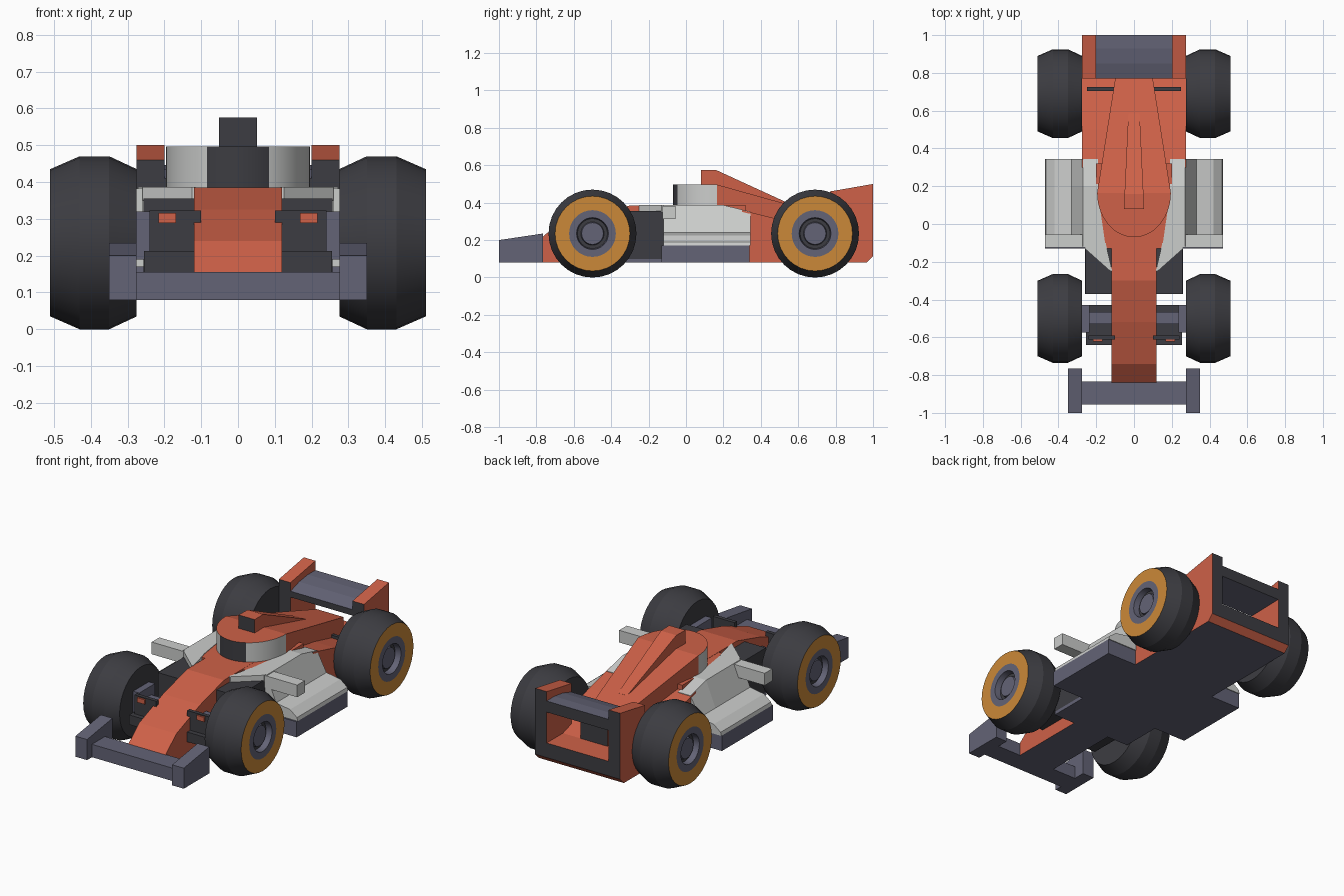
import bpy, bmesh, math

if "Cube" in bpy.data.objects:
    bpy.data.objects.remove(bpy.data.objects["Cube"])


def material(name, r, g, b):
    m = bpy.data.materials.new(name)
    m.diffuse_color = (r, g, b, 1)
    m.use_nodes = True
    m.node_tree.nodes["Principled BSDF"].inputs["Base Color"].default_value = m.diffuse_color
    return m


RED = material("red paint", 0.62, 0.12, 0.065)
WHITE = material("pale grey paint", 0.60, 0.61, 0.60)
DARK = material("black rubber", 0.046, 0.046, 0.054)
GREY = material("blue grey", 0.125, 0.125, 0.18)
ORANGE = material("orange tyre wall", 0.60, 0.25, 0.04)


def loft(name, sections, mats, rule=None, mirror=False, smooth=None):
    """Skin equal-length point loops, cap the ends, colour faces by rule(normal, centre)."""
    bm = bmesh.new()
    rows = [[bm.verts.new(p) for p in s] for s in sections]
    n = len(rows[0])
    for a, b in zip(rows, rows[1:]):
        for i in range(n):
            j = (i + 1) % n
            bm.faces.new((a[i], a[j], b[j], b[i]))
    bm.faces.new(rows[0])
    bm.faces.new(rows[-1])
    bmesh.ops.recalc_face_normals(bm, faces=bm.faces)
    bm.normal_update()
    if rule:
        for f in bm.faces:
            f.material_index = rule(f.normal, f.calc_center_median())
    me = bpy.data.meshes.new(name)
    bm.to_mesh(me)
    bm.free()
    for m in mats:
        me.materials.append(m)
    if smooth:
        me.shade_smooth()
        me.set_sharp_from_angle(angle=math.radians(smooth))
    ob = bpy.data.objects.new(name, me)
    bpy.context.collection.objects.link(ob)
    if mirror:
        ob.modifiers.new("Mirror", 'MIRROR').use_mirror_merge = False
    return ob


def side(name, pts, x0, x1, mats, rule=None, mirror=False):
    """Extrude a (y, z) profile along x."""
    return loft(name, [[(x, y, z) for y, z in pts] for x in (x0, x1)], mats, rule, mirror)


def box(name, x, y, z, mat, mirror=False):
    pts = [(y[0], z[0]), (y[1], z[0]), (y[1], z[1]), (y[0], z[1])]
    return side(name, pts, x[0], x[1], [mat], None, mirror)


def red_body(n, c):
    """Red sides and top, dark upright ends, grey underside."""
    if abs(n.y) > 0.95:
        return 1
    return 2 if n.z < -0.9 else 0


BODY = [RED, DARK, GREY]

# Nose and central tub
side("nose", [(-0.84, 0.08), (-0.84, 0.155), (-0.74, 0.24), (-0.52, 0.325), (-0.3, 0.385),
              (0.25, 0.385), (0.25, 0.08)], -0.12, 0.12, BODY,
     lambda n, c: 2 if n.z < -0.9 else 0)
box("tub", (-0.2, 0.2), (-0.13, 0.32), (0.082, 0.384), RED)
box("floor", (-0.26, 0.26), (-0.37, 0.4), (0.08, 0.1), GREY)

# Rear deck and tail
side("rear_deck", [(0.3, 0.08), (0.965, 0.08), (1, 0.115), (1, 0.2), (0.85, 0.2),
                   (0.5, 0.31), (0.3, 0.36)], -0.275, 0.275, BODY, red_body)
side("rear_endplate", [(0.77, 0.15), (0.77, 0.46), (1, 0.5), (1, 0.15)],
     0.2, 0.275, BODY, red_body, True)
side("rear_wing", [(0.77, 0.375), (0.77, 0.41), (0.85, 0.435), (0.93, 0.446), (1, 0.445), (1, 0.38)],
     -0.2, 0.2, [GREY, DARK], lambda n, c: 1 if abs(n.y) > 0.95 else 0)
box("deck_fin", (0.1, 0.25), (0.705, 0.725), (0.2, 0.262), DARK, True)

# Engine cover with cockpit screen: rounded front, tapering tail
outline = [(0.195 * math.cos(t), 0.165 - 0.235 * math.sin(t))
           for t in (math.pi * i / 28 for i in range(29))]
cover_top = lambda y: 0.497 - 0.28 * max(0, y - 0.165)


def cover_rule(n, c):
    if n.z > 0.5:
        return 0
    if c.y > 0.2:
        return 1 if n.y > 0.9 else 0
    return 1 if abs(c.x) < 0.09 else 2


loft("cockpit", [[(x, y, z) for x, y in outline] for z in (0.37, 0.497)],
     [RED, DARK, WHITE], cover_rule, smooth=30)
loft("engine_cover", [[(-w, y, 0.18), (w, y, 0.18), (w, y, cover_top(y)), (-w, y, cover_top(y))]
                      for w, y in ((0.195, 0.165), (0.087, 0.85))], [RED, DARK], cover_rule)

# Air intake fin on the cover
loft("air_intake", [[(-w, y, 0.35), (w, y, 0.35), (w, y, z), (-w, y, z)]
                    for w, y, z in ((0.052, 0.08, 0.575), (0.05, 0.16, 0.575), (0.03, 0.585, 0.38))],
     [RED, DARK], lambda n, c: 1 if n.y < -0.9 else 0)

# Side pods: pale shell over a grey floor, wedge towards the nose


def pod(y, inner, top):
    return [(x, y, z) for x, z in ((inner, 0.17), (0.47, 0.17), (0.465, 0.19), (0.42, 0.225),
                                   (0.33, 0.24), (0.27, top), (inner, top))]


loft("side_pod", [pod(-0.12, 0.15, 0.387), pod(0.12, 0.185, 0.387), pod(0.2, 0.19, 0.387),
                  pod(0.345, 0.19, 0.352)], [WHITE], None, True)
wedge = [(0.115, -0.25), (0.125, -0.25), (0.26, -0.13), (0.26, -0.1), (0.15, -0.1)]
loft("pod_wedge", [[(x, y, z) for x, y in wedge] for z in (0.35, 0.387)], [WHITE], None, True)
box("pod_floor", (0.18, 0.47), (-0.13, 0.34), (0.08, 0.17), GREY, True)
box("mirror_arm", (0.26, 0.47), (-0.125, -0.055), (0.312, 0.383), WHITE, True)

# Dark bulkhead behind the front wheels
box("bulkhead", (0.1, 0.257), (-0.37, -0.12), (0.1, 0.355), DARK, True)

# Front suspension
box("lower_arm", (0.1, 0.255), (-0.64, -0.43), (0.155, 0.212), DARK, True)
box("axle", (0.1, 0.24), (-0.53, -0.465), (0.21, 0.268), GREY, True)
box("hub_carrier", (0.235, 0.28), (-0.575, -0.43), (0.19, 0.32), GREY, True)
box("marker_mount", (0.1, 0.24), (-0.612, -0.59), (0.2, 0.322), DARK, True)
box("marker_plate", (0.168, 0.216), (-0.622, -0.611), (0.289, 0.316), RED, True)

# Front wing
box("front_wing", (-0.28, 0.28), (-0.955, -0.835), (0.08, 0.155), GREY)
side("front_endplate", [(-1, 0.08), (-1, 0.2), (-0.765, 0.235), (-0.765, 0.08)],
     0.275, 0.35, [GREY], None, True)

# Wheels: turned profile of (x, radius)
PROFILE = [(0.275, 0.12), (0.275, 0.2), (0.35, 0.235), (0.43, 0.235), (0.51, 0.2),
           (0.51, 0.125), (0.51, 0.085), (0.475, 0.08), (0.475, 0.062), (0.49, 0.058)]
SIDES = 32


def wheel(name, cy, cz=0.235):
    def rule(n, c):
        r = math.hypot(c.y - cy, c.z - cz)
        if c.x < 0.3 or r > 0.19:
            return 0
        if r > 0.13:
            return 1
        return 0 if 0.065 < r < 0.075 else 2
    rings = [[(x, cy + r * math.cos(math.tau * i / SIDES), cz + r * math.sin(math.tau * i / SIDES))
              for i in range(SIDES)] for x, r in PROFILE]
    loft(name, rings, [DARK, ORANGE, GREY], rule, True, 22)


wheel("front_wheels", -0.5)
wheel("rear_wheels", 0.69)
